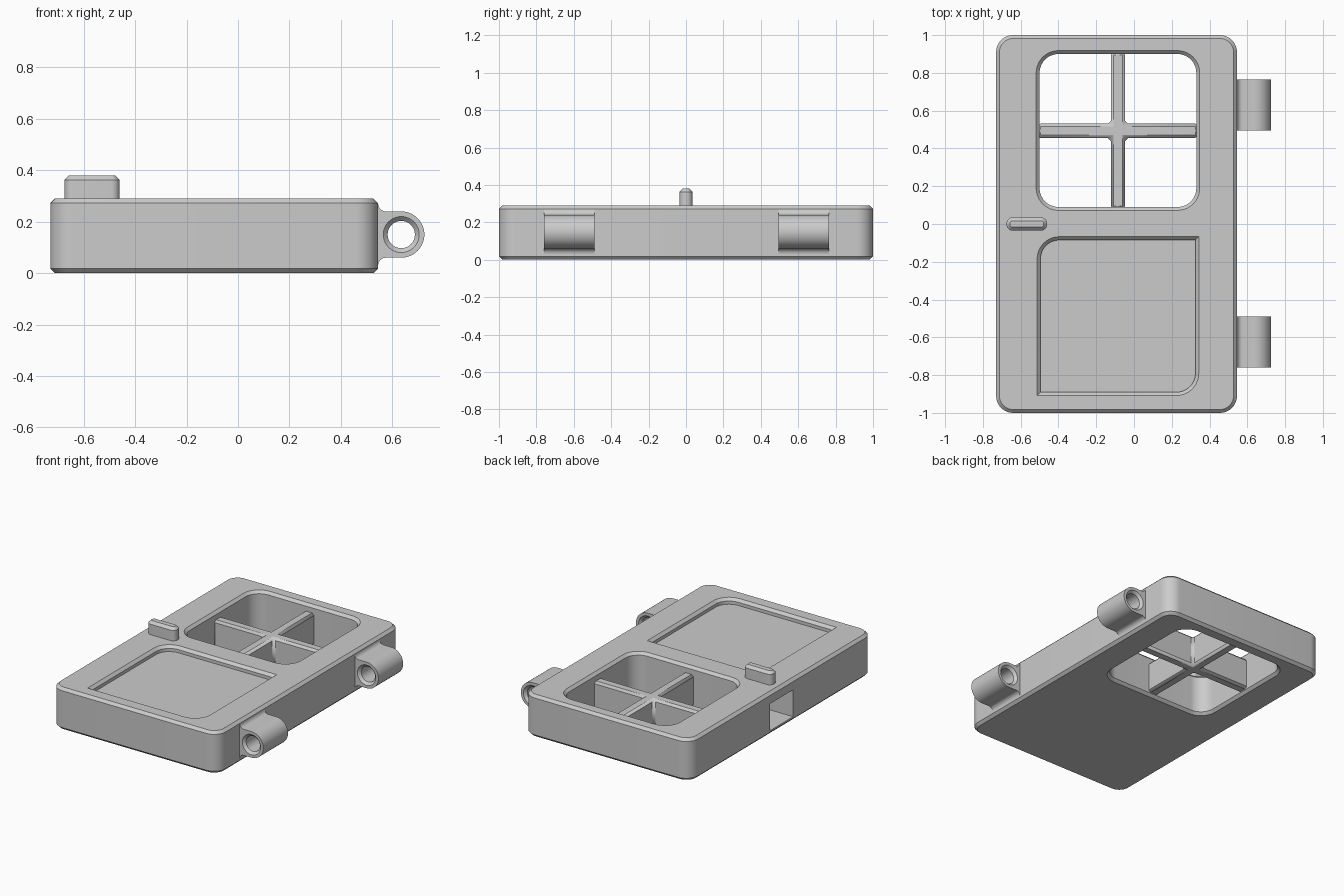
import bpy, bmesh
from math import cos, sin, radians, pi

if "Cube" in bpy.data.objects:
    bpy.data.objects.remove(bpy.data.objects["Cube"], do_unlink=True)

grey = bpy.data.materials.new("plain_grey")
grey.use_nodes = True
grey.diffuse_color = (0.6, 0.6, 0.6, 1)
grey.node_tree.nodes["Principled BSDF"].inputs["Base Color"].default_value = grey.diffuse_color


def arc(cx, cy, r, a0, a1, n=10):
    return [(cx + r * cos(radians(a0 + (a1 - a0) * i / n)),
             cy + r * sin(radians(a0 + (a1 - a0) * i / n))) for i in range(n + 1)]


def rounded(x0, x1, y0, y1, radii, inset=0.0):
    """Rounded rectangle; radii run from the +x+y corner anticlockwise."""
    x0, x1, y0, y1 = x0 + inset, x1 - inset, y0 + inset, y1 - inset
    corners = [(x1, y1, -1, -1), (x0, y1, 1, -1), (x0, y0, 1, 1), (x1, y0, -1, 1)]
    pts = []
    for i, ((x, y, sx, sy), r) in enumerate(zip(corners, radii)):
        if r == 0:
            pts.append((x, y))
        else:
            r = max(r - inset, 0.004)
            pts += arc(x + sx * r, y + sy * r, r, 90 * i, 90 * i + 90)
    return pts


def loft(name, rings):
    """Skin closed rings of equal length and cap both ends."""
    bm = bmesh.new()
    loops = [[bm.verts.new(p) for p in ring] for ring in rings]
    n = len(loops[0])
    for a, b in zip(loops, loops[1:]):
        for i in range(n):
            j = (i + 1) % n
            bm.faces.new((a[i], a[j], b[j], b[i]))
    bm.faces.new(loops[0])
    bm.faces.new(loops[-1])
    bmesh.ops.recalc_face_normals(bm, faces=bm.faces)
    mesh = bpy.data.meshes.new(name)
    bm.to_mesh(mesh)
    bm.free()
    mesh.materials.append(grey)
    ob = bpy.data.objects.new(name, mesh)
    bpy.context.collection.objects.link(ob)
    return ob


def plate(name, bounds, radii, levels):
    """Stack rounded rectangles at (z, inset) levels."""
    return loft(name, [[(x, y, z) for x, y in rounded(*bounds, radii, inset)]
                       for z, inset in levels])


def select(ob):
    bpy.ops.object.select_all(action='DESELECT')
    ob.select_set(True)
    bpy.context.view_layer.objects.active = ob


def cut(ob, cutter):
    mod = ob.modifiers.new("cut", 'BOOLEAN')
    mod.operation = 'DIFFERENCE'
    mod.solver = 'EXACT'
    mod.object = cutter
    select(ob)
    bpy.ops.object.modifier_apply(modifier=mod.name)
    bpy.data.objects.remove(cutter, do_unlink=True)


def finish(ob):
    select(ob)
    bpy.ops.object.shade_smooth_by_angle(angle=radians(30))


TOP = 0.29
C = 0.018

# Door slab with chamfered rims
slab = plate("door_slab", (-0.73, 0.545, -1, 1), [0.09] * 4,
             [(0, C), (C, 0), (TOP - C, 0), (TOP, C)])

# Window opening, chamfered on both faces
cut(slab, plate("window_cutter", (-0.5, 0.33, 0.09, 0.9), [0.1] * 4,
                [(-0.01, -C - 0.01), (C, 0), (TOP - C, 0), (TOP + 0.01, -C - 0.01)]))

# Sunken lower panel with two round and two square corners
cut(slab, plate("panel_cutter", (-0.495, 0.325, -0.89, -0.085), [0, 0.1, 0, 0.1],
                [(TOP - 0.04, 0), (TOP - C, 0), (TOP + 0.01, -C - 0.01)]))

# Latch pocket in the edge below the handle
cut(slab, plate("latch_cutter", (-0.8, -0.53, -0.125, 0.125), [0] * 4,
                [(0.03, 0), (0.215, 0)]))
finish(slab)

# Window cross bars
mx, my, w = -0.085, 0.493, 0.038
x0, x1, y0, y1 = -0.51, 0.34, 0.08, 0.91
cross = [(mx + w, my + w), (mx + w, y1), (mx - w, y1), (mx - w, my + w),
         (x0, my + w), (x0, my - w), (mx - w, my - w), (mx - w, y0),
         (mx + w, y0), (mx + w, my - w), (x1, my - w), (x1, my + w)]
bars = loft("window_bars", [[(x, y, z) for x, y in cross] for z in (0.02, 0.24)])
bev = bars.modifiers.new("chamfer", 'BEVEL')
bev.width = 0.015
bev.segments = 1
finish(bars)

# Door handle
finish(plate("door_handle", (-0.675, -0.46, -0.035, 0.035), [0.033] * 4,
             [(TOP - 0.02, 0), (0.362, 0), (0.38, 0.018)]))

# Hinge knuckles: filleted root, round barrel, countersunk pin hole
hx, hz, r, f = 0.635, 0.15, 0.09, 0.03
upper = arc(0.575, hz + r + f, f, 180, 270, 6)
lower = [(x, 2 * hz - z) for x, z in reversed(upper)]
profile = ([(0.52, hz + r + f)] + upper + arc(hx, hz, r, 90, -90, 28)
           + lower + [(0.52, hz - r - f)])
for name, y in (("upper_hinge", 0.63), ("lower_hinge", -0.625)):
    a, b = y - 0.135, y + 0.135
    hinge = loft(name, [[(x, s, z) for x, z in profile] for s in (a, b)])
    ring = [(cos(2 * pi * i / 40), sin(2 * pi * i / 40)) for i in range(40)]
    sections = [(a - 0.01, 0.08), (a + 0.017, 0.053), (b - 0.017, 0.053), (b + 0.01, 0.08)]
    cut(hinge, loft("pin_cutter", [[(hx + q * u, s, hz + q * v) for u, v in ring]
                                   for s, q in sections]))
    finish(hinge)
